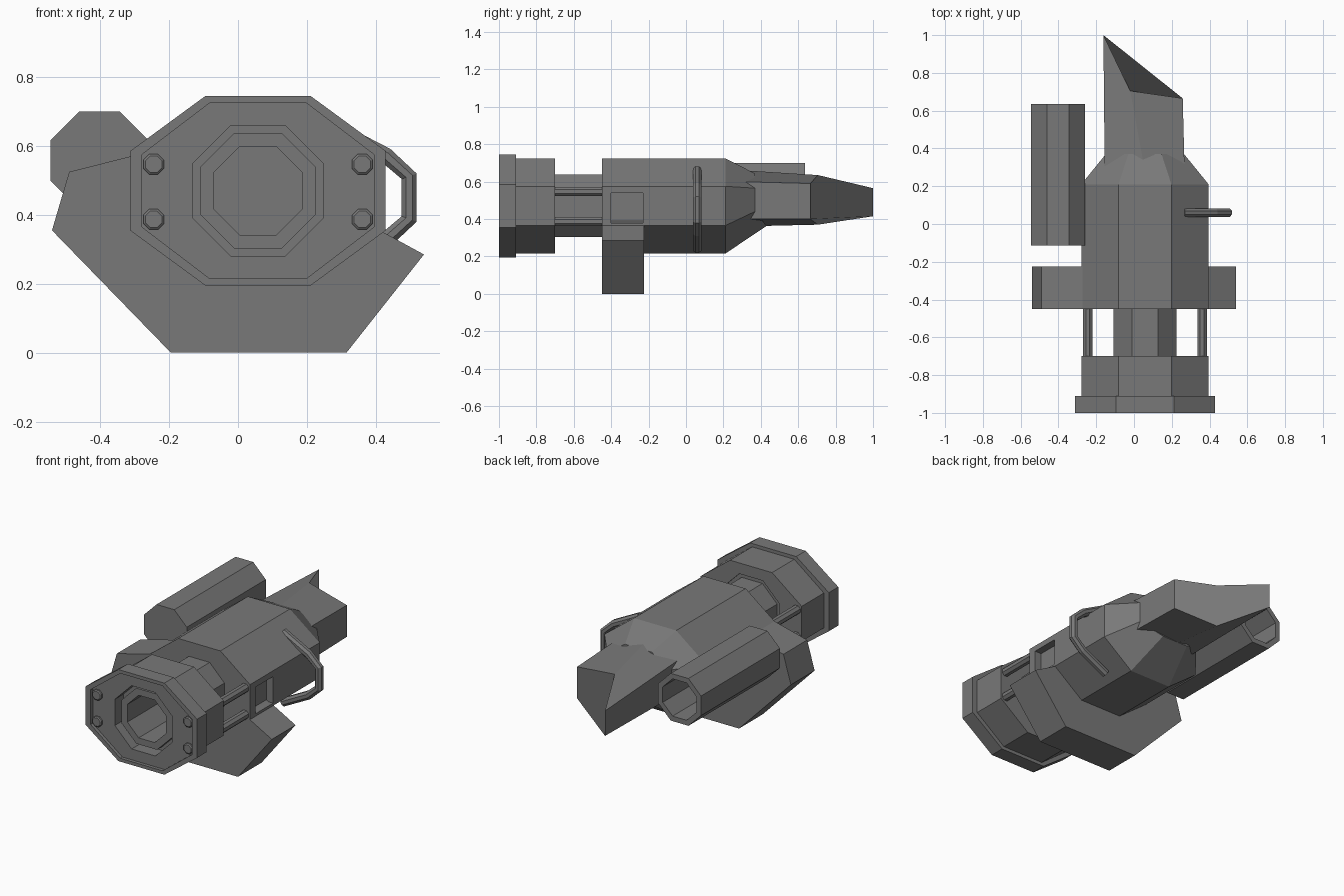
import bpy, bmesh, math

if "Cube" in bpy.data.objects:
    bpy.data.objects.remove(bpy.data.objects["Cube"])

metal = bpy.data.materials.new("dark_grey_metal")
metal.diffuse_color = (0.19, 0.19, 0.19, 1)
metal.use_nodes = True
metal.node_tree.nodes["Principled BSDF"].inputs["Base Color"].default_value = metal.diffuse_color
CX, CZ = 0.058, 0.47  # axis of the main body


def finish(name, bm):
    bmesh.ops.recalc_face_normals(bm, faces=bm.faces)
    me = bpy.data.meshes.new(name)
    bm.to_mesh(me)
    bm.free()
    me.materials.append(metal)
    ob = bpy.data.objects.new(name, me)
    bpy.context.collection.objects.link(ob)
    return ob


def loft(name, loops, closed=False):
    """Bridge point loops in order; cap the ends or join last to first."""
    bm = bmesh.new()
    rings = [[bm.verts.new(p) for p in loop] for loop in loops]
    n = len(rings[0])
    pairs = list(zip(rings, rings[1:]))
    if closed:
        pairs.append((rings[-1], rings[0]))
    else:
        bm.faces.new(rings[0])
        bm.faces.new(rings[-1])
    for a, b in pairs:
        for i in range(n):
            j = (i + 1) % n
            bm.faces.new((a[i], a[j], b[j], b[i]))
    return finish(name, bm)


def oct8(y, hw, hh=None, tx=None, tz=None, cx=CX, cz=CZ):
    """Octagon with half sizes hw, hh and half edge lengths tx, tz."""
    hh = hh or hw
    tx = tx or hw * 0.414
    tz = tz or hh * 0.414
    pts = [(tx, hh), (hw, tz), (hw, -tz), (tx, -hh),
           (-tx, -hh), (-hw, -tz), (-hw, tz), (-tx, hh)]
    return [(cx + x, y, cz + z) for x, z in pts]


def hull(y):
    return oct8(y, 0.337, 0.255, 0.14, 0.105)


def rim(y):
    return oct8(y, 0.37, 0.275, 0.153, 0.116)


def cut(target, cutter):
    cutter.hide_render = True
    cutter.hide_viewport = True
    m = target.modifiers.new("cut", 'BOOLEAN')
    m.object = cutter
    m.operation = 'DIFFERENCE'
    m.solver = 'EXACT'


# Front collar: wide flange with a sunken face and a central opening
loft("front_collar", [oct8(-0.70, 0.19), oct8(-0.98, 0.19), hull(-0.98), hull(-1.0),
                      rim(-1.0), rim(-0.91), hull(-0.91), hull(-0.70)], closed=True)

# Barrel with a deep bore
loft("barrel", [oct8(-0.46, 0.128), oct8(-0.95, 0.128), oct8(-0.95, 0.167),
                oct8(-0.72, 0.167), oct8(-0.40, 0.167)])
loft("barrel_seat", [oct8(-0.90, 0.195), oct8(-0.90, 0.16), oct8(-0.71, 0.16),
                     oct8(-0.71, 0.195)], closed=True)

# Main body, tapering to a slanted rear end
tail = [(x, 0.37 if z > 0.4 else 0.40 if z > 0.38 else 0.43, z)
        for x, _, z in oct8(0, 0.207, 0.14, 0.088, 0.062, cz=0.503)]
body = loft("main_body", [hull(-0.45), hull(0.21), tail])

# Pocket in the right side
bm = bmesh.new()
bmesh.ops.create_cube(bm, size=1)
for v in bm.verts:
    v.co = (0.40 + v.co.x * 0.10, -0.315 + v.co.y * 0.17, 0.46 + v.co.z * 0.16)
cut(body, finish("pocket_cutter", bm))

# Guide rods and bolts at the four corners
for sx, x in (("left", -0.245), ("right", 0.361)):
    for sz, z in (("lower", 0.387), ("upper", 0.547)):
        tag = sx + "_" + sz
        loft("guide_rod_" + tag, [oct8(y, 0.025, cx=x, cz=z) for y in (-0.72, -0.43)])
        loft("bolt_" + tag, [oct8(-0.97, 0.03, cx=x, cz=z), oct8(-0.99, 0.03, cx=x, cz=z),
                             oct8(-0.995, 0.024, cx=x, cz=z)])

# Lower bracket wrapped around the body
outline = [(-0.54, 0.355), (-0.49, 0.525), (-0.20, 0.598), (0.06, 0.5), (0.34, 0.394),
           (0.54, 0.285), (0.315, 0), (-0.195, 0)]
loft("lower_bracket", [[(x, y, z) for x, z in outline] for y in (-0.45, -0.225)])

# Side tube, open at the rear
loft("side_tube", [oct8(y, r, cx=-0.402, cz=0.558) for y, r in
                   ((-0.115, 0.142), (0.635, 0.142), (0.635, 0.112), (0.2, 0.112))])

# Rear fin: ridge in the middle, long point on the left
stations = [  # x, y, bottom z, top z
    ((-0.155, 0.28, 0.40, 0.60), (0.058, 0.28, 0.36, 0.662), (0.268, 0.28, 0.40, 0.60)),
    ((-0.162, 1.0, 0.415, 0.565), (-0.02, 0.705, 0.37, 0.635), (0.258, 0.665, 0.40, 0.59))]
loft("rear_fin", [[(x, y, t) for x, y, b, t in s] + [(x, y, b) for x, y, b, t in s[::-1]]
                  for s in stations])

# Side handle: octagonal bar swept along a bent path
path = [(0.26, 0.66), (0.43, 0.572), (0.497, 0.512), (0.497, 0.388), (0.43, 0.328), (0.26, 0.24)]
loops = []
for i, (x, z) in enumerate(path):
    a, b = path[max(i - 1, 0)], path[min(i + 1, len(path) - 1)]
    dx, dz = b[0] - a[0], b[1] - a[1]
    d = math.hypot(dx, dz)
    nx, nz = -dz / d, dx / d
    ring = []
    for k in range(8):
        t = math.tau * (k + 0.5) / 8
        u, w = 0.025 * math.cos(t), 0.025 * math.sin(t)
        ring.append((x + nx * u, 0.06 + w, z + nz * u))
    loops.append(ring)
loft("side_handle", loops)
